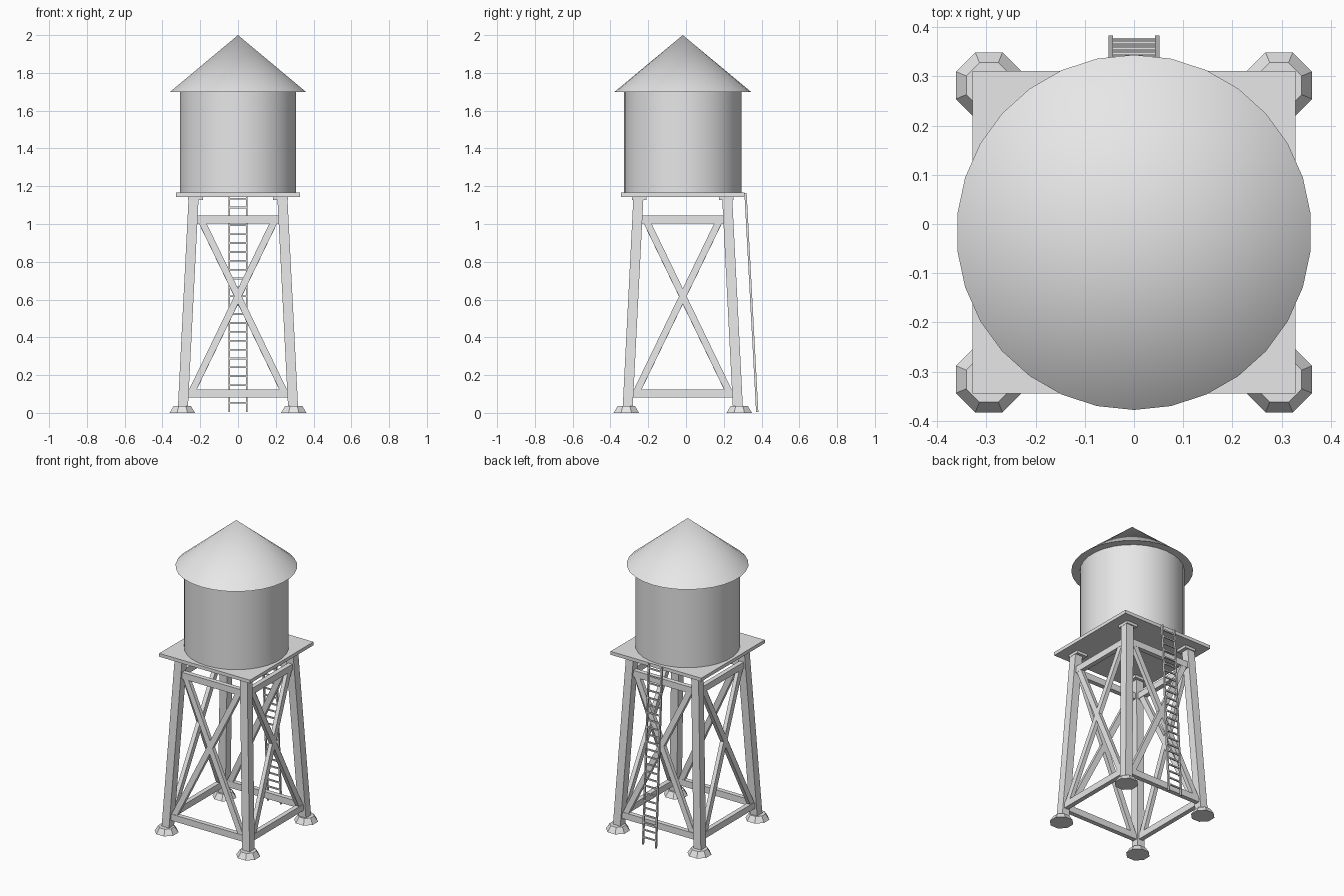
import bpy, bmesh, math
from mathutils import Vector, Matrix

cube = bpy.data.objects.get("Cube")
if cube:
    bpy.data.objects.remove(cube, do_unlink=True)

grey = bpy.data.materials.new("light_grey")
grey.use_nodes = True
grey.diffuse_color = (0.8, 0.8, 0.8, 1)
grey.node_tree.nodes["Principled BSDF"].inputs["Base Color"].default_value = (0.8, 0.8, 0.8, 1)

CY = -0.017          # tower axis; the ladder sticks out behind it
PLATFORM_Z = 1.145


def finish(name, bm, smooth=False):
    bmesh.ops.recalc_face_normals(bm, faces=bm.faces)
    mesh = bpy.data.meshes.new(name)
    bm.to_mesh(mesh)
    bm.free()
    mesh.materials.append(grey)
    obj = bpy.data.objects.new(name, mesh)
    bpy.context.collection.objects.link(obj)
    if smooth:
        bpy.ops.object.select_all(action='DESELECT')
        obj.select_set(True)
        bpy.context.view_layer.objects.active = obj
        bpy.ops.object.shade_smooth_by_angle(angle=math.radians(35))
    return obj


def box(name, centre, size):
    bm = bmesh.new()
    m = Matrix.Translation(centre) @ Matrix.Diagonal((*size, 1))
    bmesh.ops.create_cube(bm, size=1, matrix=m)
    return finish(name, bm)


def cone(name, centre, z0, z1, r0, r1, sides, turn=0, smooth=False):
    bm = bmesh.new()
    m = Matrix.Translation((*centre, (z0 + z1) / 2)) @ Matrix.Rotation(turn, 4, 'Z')
    bmesh.ops.create_cone(bm, cap_ends=True, segments=sides, radius1=r0,
                          radius2=r1, depth=z1 - z0, matrix=m)
    bmesh.ops.remove_doubles(bm, verts=bm.verts, dist=0.0001)
    return finish(name, bm, smooth)


def beam(name, p, q, outward, width, depth):
    """Straight bar from p to q, its depth measured along outward."""
    along = (q - p).normalized()
    side = along.cross(outward).normalized()
    out = side.cross(along)
    rot = Matrix((along, side, out)).transposed().to_4x4()
    bm = bmesh.new()
    m = Matrix.Translation((p + q) / 2) @ rot @ Matrix.Diagonal(((q - p).length, width, depth, 1))
    bmesh.ops.create_cube(bm, size=1, matrix=m)
    return finish(name, bm)


def spread(z):
    """Distance of the leg centre lines from the axis at height z."""
    return 0.291 - 0.056 * (z - 0.04) / 1.1


# Tank, roof and platform
cone("tank", (0, CY), 1.16, 1.705, 0.31, 0.31, 30, smooth=True)
cone("roof", (0, CY), 1.70, 2.0, 0.361, 0, 30, smooth=True)
box("platform", (0, CY, PLATFORM_Z + 0.01), (0.656, 0.656, 0.022))

# Legs with feet and top brackets
for sx, side in ((1, "left"), (-1, "right")):
    for sy, end in ((-1, "front"), (1, "back")):
        tag = f"{end}_{side}"
        bm = bmesh.new()
        bmesh.ops.create_cube(bm, size=1)
        for v in bm.verts:
            z = PLATFORM_Z if v.co.z > 0 else 0.02
            v.co = (sx * spread(z) + v.co.x * 0.053, CY + sy * spread(z) + v.co.y * 0.053, z)
        finish("leg_" + tag, bm)
        r = 1 / math.cos(math.pi / 8)
        cone("foot_" + tag, (sx * 0.295, CY + sy * 0.299), 0, 0.036,
             0.067 * r, 0.046 * r, 8, math.pi / 8)
        box("bracket_" + tag, (sx * 0.225, CY + sy * 0.23, PLATFORM_Z - 0.009), (0.078, 0.078, 0.018))

# Rails and cross braces on the four sides
for i, face in enumerate(("front", "left", "back", "right")):
    turn = Matrix.Translation((0, CY, 0)) @ Matrix.Rotation(i * math.pi / 2, 4, 'Z')
    normal = turn.to_3x3() @ Vector((0, -1, 0.05))
    flat = turn.to_3x3() @ Vector((0, -1, 0))

    def at(x, z):
        return turn @ Vector((x, -spread(z), z))

    for label, z in (("lower", 0.103), ("upper", 1.024)):
        x = spread(z)
        beam(f"{label}_rail_{face}", at(-x, z), at(x, z), flat, 0.042, 0.03)
    for s, label in ((1, "a"), (-1, "b")):
        beam(f"brace_{label}_{face}", at(-s * 0.25, 0.1), at(s * 0.19, 1.01), normal, 0.036, 0.026)

# Ladder leaning on the back edge of the platform
foot, head = Vector((0, 0.377, 0.005)), Vector((0, 0.315, 1.165))
back = Vector((0, 1, 0))
for s, label in ((1, "left"), (-1, "right")):
    off = Vector((s * 0.047, 0, 0))
    beam("ladder_rail_" + label, foot + off, head + off, back, 0.009, 0.012)
for k in range(24):
    z = 0.053 + 0.047 * k
    p = foot.lerp(head, (z - foot.z) / (head.z - foot.z))
    box(f"ladder_rung_{k + 1}", p, (0.09, 0.008, 0.009))
